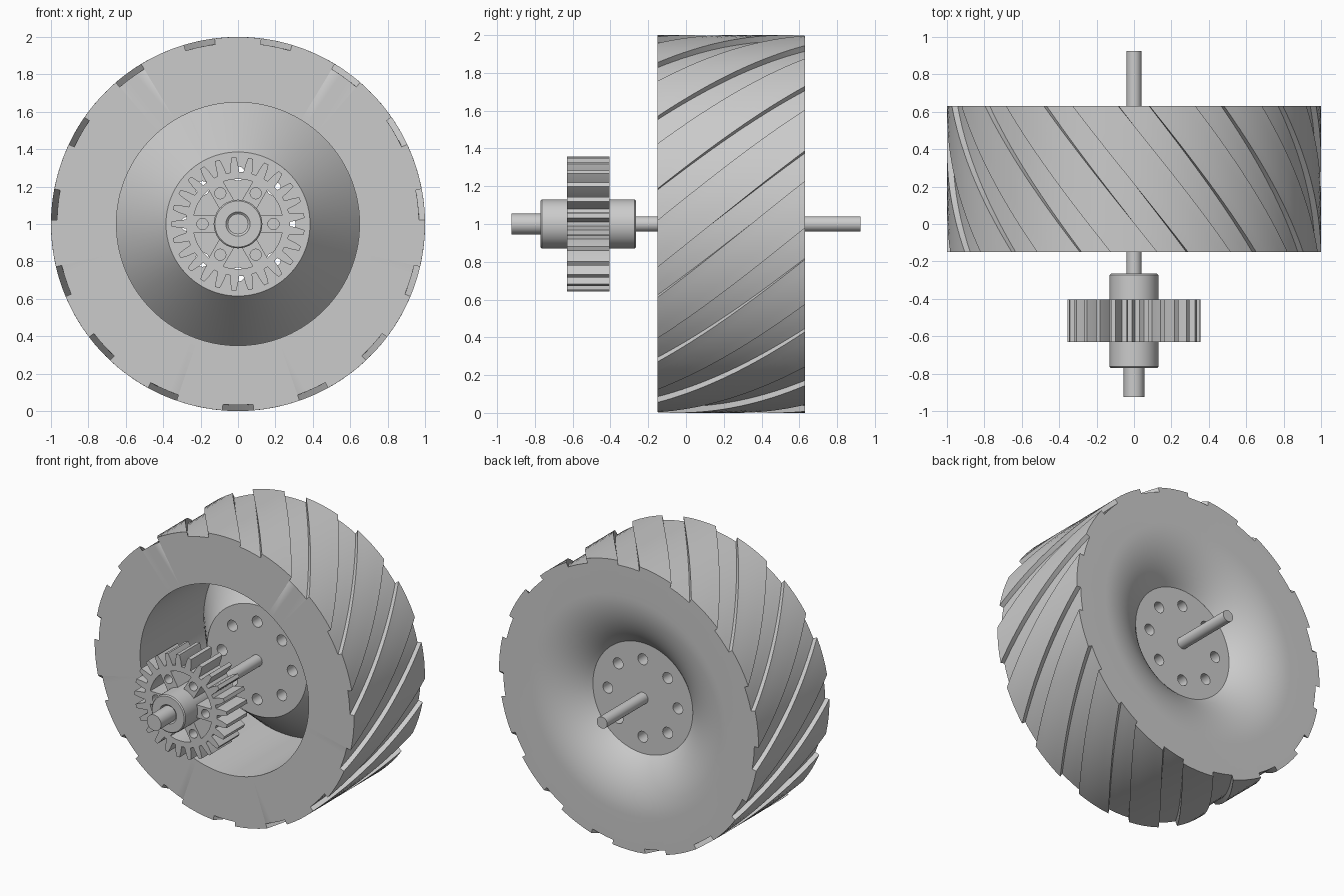
import bpy, bmesh
from math import sin, cos, asin, radians, degrees, pi

if "Cube" in bpy.data.objects:
    bpy.data.objects.remove(bpy.data.objects["Cube"], do_unlink=True)

grey = bpy.data.materials.new("plain grey")
grey.use_nodes = True
grey.diffuse_color = (0.6, 0.6, 0.6, 1)
grey.node_tree.nodes["Principled BSDF"].inputs["Base Color"].default_value = (0.6, 0.6, 0.6, 1)

AXLE_Z = 1.0


def polar(r, deg):
    return r * cos(radians(deg)), r * sin(radians(deg))


def circle(r, n=48, cx=0.0, cz=0.0):
    return [(cx + r * cos(2 * pi * i / n), cz + r * sin(2 * pi * i / n)) for i in range(n)]


def finish(bm, name):
    bmesh.ops.remove_doubles(bm, verts=bm.verts, dist=0.0001)
    bmesh.ops.recalc_face_normals(bm, faces=bm.faces)
    mesh = bpy.data.meshes.new(name)
    bm.to_mesh(mesh)
    bm.free()
    mesh.materials.append(grey)
    obj = bpy.data.objects.new(name, mesh)
    bpy.context.collection.objects.link(obj)
    return obj


def activate(obj):
    for o in bpy.context.view_layer.objects:
        o.select_set(False)
    obj.select_set(True)
    bpy.context.view_layer.objects.active = obj


def smooth(obj):
    activate(obj)
    bpy.ops.object.shade_smooth_by_angle(angle=radians(30))


def prisms(name, outlines, y0, y1):
    """Extrude each flat outline along the axle direction."""
    bm = bmesh.new()
    for pts in outlines:
        a = [bm.verts.new((x, y0, AXLE_Z + z)) for x, z in pts]
        b = [bm.verts.new((x, y1, AXLE_Z + z)) for x, z in pts]
        bm.faces.new(a)
        bm.faces.new(b[::-1])
        for i in range(len(a)):
            j = (i + 1) % len(a)
            bm.faces.new((a[i], b[i], b[j], a[j]))
    return finish(bm, name)


def ring_loft(name, rings):
    """Skin a closed loop of rings; each ring is (outline, y)."""
    bm = bmesh.new()
    loops = [[bm.verts.new((x, y, AXLE_Z + z)) for x, z in pts] for pts, y in rings]
    for k, a in enumerate(loops):
        b = loops[(k + 1) % len(loops)]
        for i in range(len(a)):
            j = (i + 1) % len(a)
            bm.faces.new((a[i], b[i], b[j], a[j]))
    return finish(bm, name)


def cut(obj, cutter):
    cutter.hide_render = True
    mod = obj.modifiers.new("cut", 'BOOLEAN')
    mod.operation = 'DIFFERENCE'
    mod.solver = 'EXACT'
    mod.object = cutter
    activate(obj)
    bpy.ops.object.modifier_apply(modifier=mod.name)
    bpy.data.objects.remove(cutter, do_unlink=True)


# Wheel: helical grooved tread, dished back, coned front recess
GROOVES, TWIST = 15, 36
STEP = 360 / GROOVES
HALF = 4.8
FRONT, BACK = -0.15, 0.63
HUB_R, HUB_FRONT, HUB_BACK = 0.385, 0.21, 0.475

slots = []  # (angle, lies in groove)
for g in range(GROOVES):
    base = -90 + g * STEP
    slots += [(base - HALF + HALF * 2 * i / 3, True) for i in range(4)]
    slots += [(base + HALF + (STEP - 2 * HALF) * i / 4, False) for i in range(5)]


def tread_ring(twist):
    return [polar(0.968 if low else 1.0, a + twist) for a, low in slots]


def plain_ring(r, twist):
    return [polar(r, a + twist) for a, low in slots]


rings = []
for i in range(19):
    t = i / 18
    rings.append((tread_ring(TWIST * t), FRONT + (BACK - FRONT) * t))
# back dish: arc tangent to the side wall
DISH_R = 0.76
w, d = DISH_R - HUB_R, BACK - HUB_BACK
arc_r = (w * w + d * d) / (2 * d)
for i in range(13):
    a = asin(w / arc_r) * i / 12
    rings.append((plain_ring(DISH_R - arc_r * sin(a), TWIST), BACK - arc_r * (1 - cos(a))))
# front cone and recess wall
rings.append((plain_ring(HUB_R, 0), HUB_FRONT))
rings.append((plain_ring(0.65, 0), 0.55))
rings.append((plain_ring(0.65, 0), FRONT))
smooth(ring_loft("wheel", rings))

# Wheel hub disc with eight through holes
hub = prisms("wheel_hub_disc", [circle(HUB_R, 96)], HUB_FRONT, HUB_BACK)
holes = [circle(0.038, 24, *polar(0.27, 45 * k)) for k in range(8)]
cut(hub, prisms("hub_hole_cutter", holes, HUB_FRONT - 0.1, HUB_BACK + 0.1))
smooth(hub)

# Axle
smooth(prisms("axle", [circle(0.04)], -0.4, 0.925))
smooth(prisms("front_stub_shaft", [circle(0.055)], -0.925, -0.35))

# Gear: tapered teeth
TEETH = 25
PITCH = 360 / TEETH
outline = []
for k in range(TEETH):
    mid = (k + 0.5) * PITCH
    for r, off in ((0.278, -4.9), (0.32, -3.6), (0.357, -2.0),
                   (0.357, 2.0), (0.32, 3.6), (0.278, 4.9)):
        outline.append(polar(r, mid + off))
gear = prisms("gear", [outline], -0.63, -0.405)

# Six lightening pockets between spokes, one hole in each spoke
cutters = []
for k in range(6):
    mid = 30 + 60 * k
    pocket = []
    for r, direction in ((0.24, 1), (0.12, -1)):
        span = 30 - degrees(asin(0.045 / r))
        pocket += [polar(r, mid + direction * span * (i / 4 - 1)) for i in range(9)]
    cutters.append(pocket)
    cutters.append(circle(0.03, 20, *polar(0.19, 60 * k)))
cut(gear, prisms("gear_cutter", cutters, -0.8, -0.2))
smooth(gear)

# Gear sleeve with chamfered ends
profile = [(0.055, -0.76), (0.065, -0.77), (0.123, -0.77), (0.13, -0.763),
           (0.13, -0.272), (0.123, -0.265), (0.04, -0.265), (0.04, -0.3)]
smooth(ring_loft("gear_sleeve", [(circle(r), y) for r, y in profile]))
